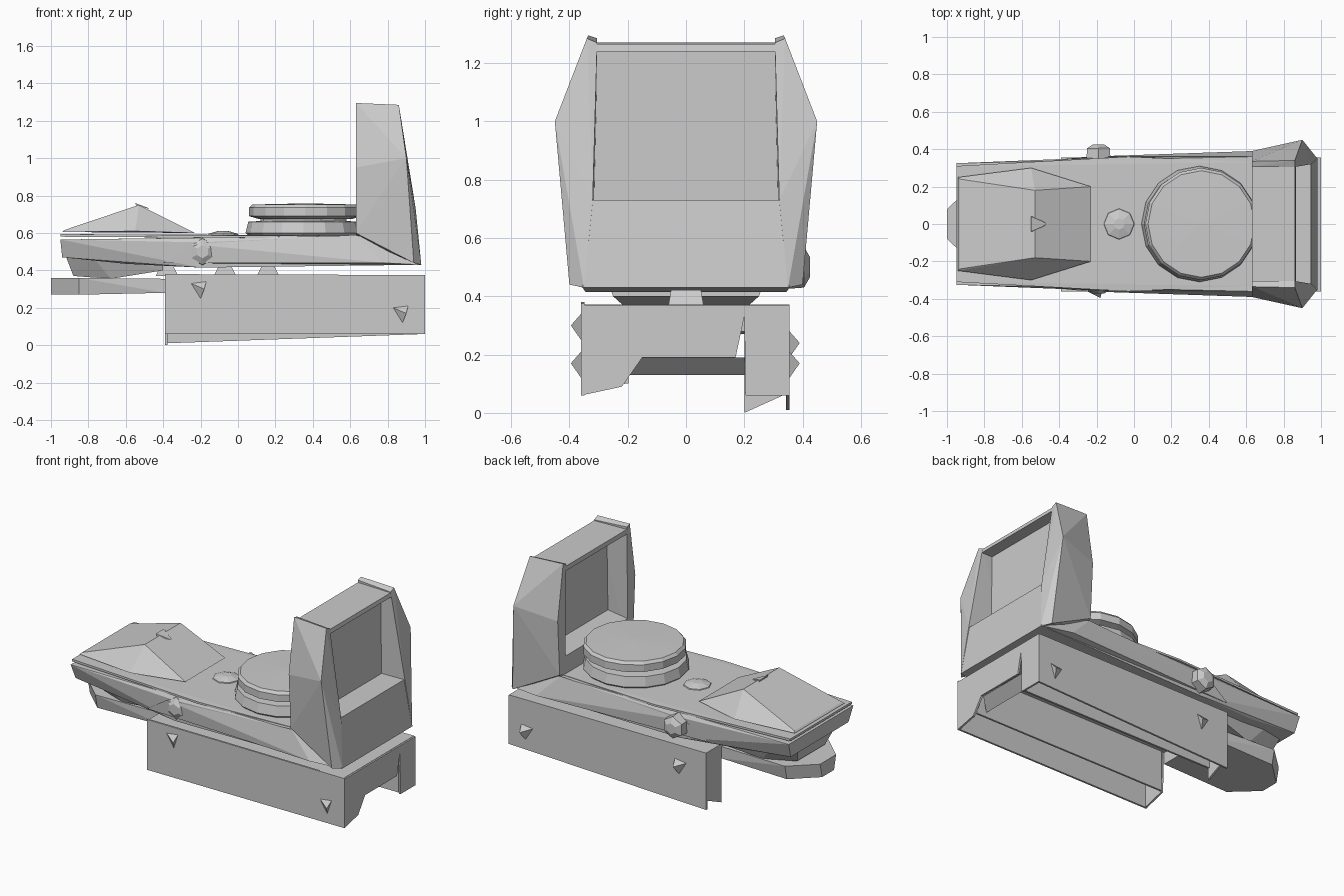
import bpy, bmesh
from math import sin, cos, pi
from mathutils import Vector


def make(name, bm):
    bmesh.ops.recalc_face_normals(bm, faces=bm.faces[:])
    me = bpy.data.meshes.new(name)
    bm.to_mesh(me)
    bm.free()
    ob = bpy.data.objects.new(name, me)
    bpy.context.collection.objects.link(ob)
    return ob


def hull(name, pts):
    """Faceted convex solid around a few points."""
    bm = bmesh.new()
    for p in pts:
        bm.verts.new(p)
    r = bmesh.ops.convex_hull(bm, input=bm.verts[:])
    loose = [v for v in bm.verts if not v.link_faces]
    bmesh.ops.delete(bm, geom=loose, context='VERTS')
    return make(name, bm)


def sym(pts):
    """Points plus their mirror image across the y = 0 plane."""
    return [(x, s * y, z) for x, y, z in pts for s in (1, -1)]


def box(name, x0, x1, y0, y1, z0, z1):
    return hull(name, [(x, y, z) for x in (x0, x1) for y in (y0, y1) for z in (z0, z1)])


def plate(name, x, yz, depth=0.012):
    """Flat plate facing along x, cut to a y/z outline."""
    bm = bmesh.new()
    f = bm.faces.new([bm.verts.new((x, y, z)) for y, z in yz])
    r = bmesh.ops.extrude_face_region(bm, geom=[f])
    for v in r['geom']:
        if isinstance(v, bmesh.types.BMVert):
            v.co.x += depth
    return make(name, bm)


def lathe(name, centre, profile, n):
    """Stack of n-sided rings given as (radius, z), capped at both ends."""
    bm = bmesh.new()
    rings = [[bm.verts.new((centre[0] + r * cos(2 * pi * i / n),
                            centre[1] + r * sin(2 * pi * i / n), z))
              for i in range(n)] for r, z in profile]
    for a, b in zip(rings, rings[1:]):
        for i in range(n):
            j = (i + 1) % n
            bm.faces.new((a[i], a[j], b[j], b[i]))
    bm.faces.new(rings[0])
    bm.faces.new(rings[-1])
    return make(name, bm)


# Hollow base: deck, outer and inner rail walls, open underneath
box("base_deck", -0.39, 0.99, -0.36, 0.355, 0.355, 0.372)
hull("base_front_wall", [(x, y, z) for x, z in ((-0.39, 0.06), (-0.39, 0.38), (1, 0.06), (1, 0.375))
                         for y in (-0.36, -0.348)])
hull("base_back_wall", [(x, y, z) for x, z in ((-0.39, 0.01), (-0.39, 0.37), (0.2, 0.06), (1, 0.06), (1, 0.37))
                        for y in (0.343, 0.355)])
box("front_rail_inner_wall", -0.37, 0.99, -0.21, -0.198, 0.1, 0.36)
box("back_rail_inner_wall", -0.39, 0.99, 0.2, 0.212, 0.07, 0.36)
plate("base_rear_plate", 0.988, [(-0.36, 0.06), (-0.22, 0.09), (-0.15, 0.19), (0.17, 0.19),
                                 (0.2, 0.33), (0.205, 0.06), (0.355, 0.06), (0.355, 0.37), (-0.36, 0.37)])
hull("channel_rear_lip", [(0.92, -0.2, 0.13), (0.92, 0.2, 0.13), (0.985, -0.15, 0.19), (0.985, 0.2, 0.19),
                          (0.91, -0.2, 0.14), (0.91, 0.2, 0.14)])
plate("front_rail_end", -0.39, [(-0.36, 0.06), (-0.21, 0.1), (-0.2, 0.37), (-0.36, 0.37)])
plate("back_rail_end", -0.39, [(0.2, 0.0), (0.355, 0.07), (0.355, 0.37), (0.2, 0.37)])

# Small bolts on the rails
for i, (x, y, z) in enumerate([(-0.2, -0.36, 0.3), (0.88, -0.36, 0.17),
                               (-0.2, 0.355, 0.24), (0.88, 0.355, 0.17)]):
    s = -1 if y < 0 else 1
    hull(f"rail_bolt_{i}", [(x - 0.05, y, z + 0.03), (x + 0.03, y, z + 0.04),
                            (x, y, z - 0.05), (x + 0.02, y + s * 0.035, z)])

# Pegs joining base and hull
for i, x in enumerate((-0.38, -0.07, 0.16)):
    hull(f"peg_{i}", sym([(x - 0.06, 0.06, 0.37), (x + 0.06, 0.06, 0.37),
                          (x - 0.03, 0.05, 0.43), (x + 0.03, 0.05, 0.43)]))

# Main hull: tapered body with a thin overhanging deck
hull("main_hull", sym([(-0.94, 0.29, 0.47), (-0.95, 0.325, 0.565), (-0.6, 0.3, 0.435),
                       (-0.2, 0.345, 0.415), (-0.2, 0.355, 0.55), (0.98, 0.355, 0.43),
                       (0.63, 0.36, 0.585), (0.92, 0.35, 0.585), (-0.2, 0.33, 0.575)]))
hull("top_deck", sym([(-0.95, 0.31, 0.58), (-0.95, 0.31, 0.594), (-0.03, 0.36, 0.575),
                      (-0.03, 0.36, 0.587), (0.63, 0.33, 0.587), (0.63, 0.33, 0.57)]))
for s, n in ((-1, "front"), (1, "back")):
    hull(f"{n}_side_skirt", [(-0.4, s * 0.345, 0.44), (-0.25, s * 0.36, 0.54), (0.98, s * 0.355, 0.43),
                             (0.63, s * 0.36, 0.59), (0.78, s * 0.395, 0.44), (0.63, s * 0.365, 0.5)])

# Nose block and low pointed bumper
hull("nose_block", sym([(-0.93, 0.2, 0.5), (-0.88, 0.14, 0.37), (-0.68, 0.2, 0.355),
                        (-0.4, 0.25, 0.4), (-0.4, 0.28, 0.48), (-0.8, 0.25, 0.5)]))
hull("bumper", sym([(-1, 0.06, 0.27), (-1, 0.08, 0.36), (-0.85, 0.2, 0.27), (-0.85, 0.22, 0.36),
                    (-0.39, 0.2, 0.28), (-0.39, 0.2, 0.355)]))

# Wedge-shaped cab roof with small flanking fins
hull("cab_wedge", sym([(-0.94, 0.25, 0.605), (-0.53, 0.18, 0.75), (-0.55, 0.3, 0.61),
                       (-0.23, 0.2, 0.6), (-0.93, 0.24, 0.615)]))
hull("cab_ridge", sym([(-0.55, 0.04, 0.76), (-0.47, 0.005, 0.73), (-0.54, 0.04, 0.74)]))

# Turntable: lower ring, neck and shallow-coned disc
lathe("turntable_ring", (0.35, 0), [(0.28, 0.57), (0.31, 0.60), (0.295, 0.66), (0.22, 0.665)], 16)
lathe("turntable_neck", (0.35, 0), [(0.23, 0.65), (0.23, 0.69)], 16)
lathe("turntable_disc", (0.36, 0), [(0.25, 0.675), (0.30, 0.69), (0.30, 0.735), (0.285, 0.752), (0.02, 0.758)], 16)

# Hatch knob on the deck
lathe("hatch_knob", (-0.08, 0), [(0.09, 0.575), (0.08, 0.595), (0.03, 0.61)], 8)

# Side lamps
for s, out, n in ((-1, 0.372, "front"), (1, 0.425, "back")):
    pts = []
    for i in range(6):
        a = pi / 6 + i * pi / 3
        pts += [(-0.19 + r * cos(a), s * y, 0.5 + r * sin(a))
                for r, y in ((0.075, 0.34), (0.07, out - 0.02), (0.035, out))]
    hull(f"{n}_side_lamp", pts)

# Upright frame: flared side walls, top, recessed panel and sloping lower rear
for s, n in ((-1, "front"), (1, "back")):
    hull(f"{n}_frame_wall", [(x, s * y, z) for x, y, z in [
        (0.63, 0.305, 1.285), (0.63, 0.335, 1.295), (0.86, 0.305, 1.27), (0.86, 0.34, 1.285),
        (0.63, 0.315, 0.58), (0.63, 0.37, 0.6), (0.63, 0.39, 0.95), (0.9, 0.45, 1.0),
        (0.9, 0.39, 0.9), (0.95, 0.32, 0.73), (0.98, 0.35, 0.43), (0.94, 0.40, 0.44)]])
hull("frame_top", sym([(0.63, 0.31, 1.27), (0.86, 0.31, 1.265), (0.63, 0.31, 1.24), (0.865, 0.31, 1.24)]))
box("frame_panel", 0.77, 0.79, -0.32, 0.32, 0.58, 1.26)
hull("frame_lower_rear", sym([(0.79, 0.32, 0.73), (0.945, 0.32, 0.73), (0.98, 0.35, 0.43),
                              (0.79, 0.35, 0.43)]))
hull("frame_front_sill", sym([(0.63, 0.32, 0.57), (0.63, 0.32, 0.70), (0.79, 0.32, 0.72), (0.79, 0.32, 0.57)]))
